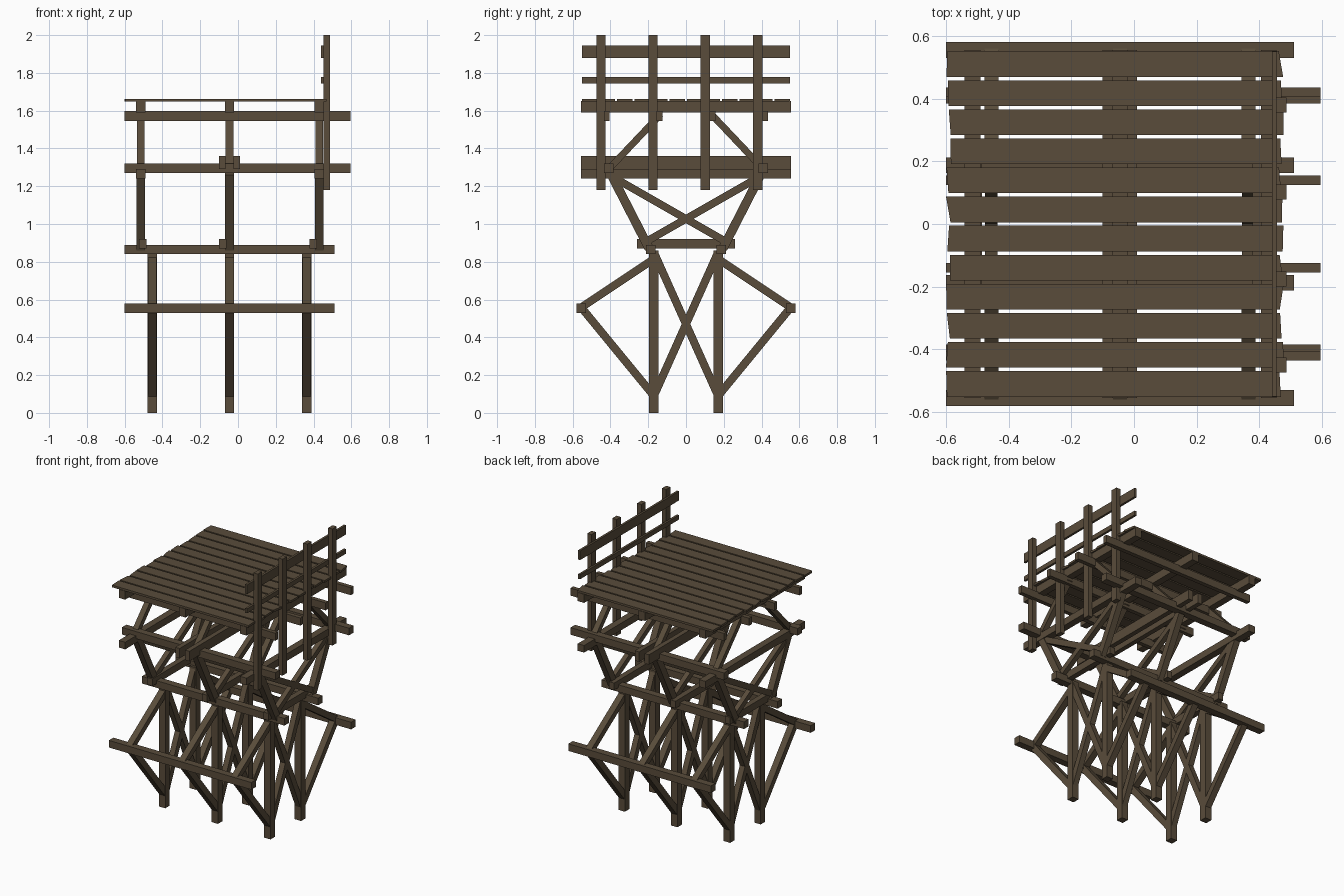
import bpy, bmesh, random
from mathutils import Vector, Matrix

if "Cube" in bpy.data.objects:
    bpy.data.objects.remove(bpy.data.objects["Cube"])

random.seed(4)
wood = bpy.data.materials.new("weathered_brown_wood")
wood.diffuse_color = (0.10, 0.072, 0.043, 1)
wood.use_nodes = True
wood.node_tree.nodes["Principled BSDF"].inputs["Base Color"].default_value = wood.diffuse_color


def finish(name, bm):
    bmesh.ops.recalc_face_normals(bm, faces=bm.faces)
    me = bpy.data.meshes.new(name)
    bm.to_mesh(me)
    bm.free()
    me.materials.append(wood)
    ob = bpy.data.objects.new(name, me)
    bpy.context.collection.objects.link(ob)
    return ob


def box(name, x0, x1, y0, y1, z0, z1, jitter=0.0):
    """Axis-aligned timber; jitter makes the ends slightly crooked."""
    bm = bmesh.new()
    bmesh.ops.create_cube(bm, size=1)
    for v in bm.verts:
        v.co = ((x0 + x1) / 2 + v.co.x * (x1 - x0),
                (y0 + y1) / 2 + v.co.y * (y1 - y0),
                (z0 + z1) / 2 + v.co.z * (z1 - z0))
    if jitter:
        shift = {(a, b): random.uniform(-jitter, jitter) for a in (0, 1) for b in (0, 1)}
        for v in bm.verts:
            v.co.x += shift[(int(v.co.x > 0), int(v.co.y > (y0 + y1) / 2))]
    return finish(name, bm)


def brace(name, x, a, b, wx, w):
    """Slanted timber in the plane of constant x, from a=(y,z) to b=(y,z)."""
    p, q = Vector((x, *a)), Vector((x, *b))
    d = (q - p).normalized()
    n = Vector((1, 0, 0)).cross(d)
    rot = Matrix((Vector((1, 0, 0)), n, d)).transposed().to_4x4()
    bm = bmesh.new()
    bmesh.ops.create_cube(bm, size=1)
    for v in bm.verts:
        v.co = Vector((v.co.x * wx, v.co.y * w, v.co.z * (q - p).length))
    bm.transform(Matrix.Translation((p + q) / 2) @ rot)
    return finish(name, bm)


# Lower trestle frames: posts, crossed braces, outrigger braces
for x in (-0.455, -0.045, 0.365):
    for s in (-1, 1):
        y = s * 0.17
        box("lower_post", x - .025, x + .025, y - .025, y + .025, 0, 0.86)
        brace("lower_cross_brace", x, (y, 0.09), (-y, 0.85), 0.04, 0.042)
        brace("outrigger_lower_brace", x, (y, 0.09), (s * 0.56, 0.565), 0.045, 0.042)
        brace("outrigger_upper_brace", x, (y, 0.815), (s * 0.56, 0.555), 0.045, 0.042)

# Long beams running along x
for s in (-1, 1):
    for name, y, hw, z0, z1, x1 in (
            ("outrigger_beam", 0.555, .025, 0.53, 0.58, 0.51),
            ("lower_beam", 0.187, .025, 0.84, 0.89, 0.51),
            ("middle_beam", 0.41, .025, 1.27, 1.32, 0.595),
            ("deck_outer_beam", 0.42, .015, 1.545, 1.598, 0.595),
            ("deck_inner_beam", 0.14, .015, 1.545, 1.598, 0.595)):
        box(name, -0.6, x1, s * y - hw, s * y + hw, z0, z1)

# Upper flared frames
for x, tie in ((-0.515, -0.505), (-0.045, -0.08), (0.43, 0.398)):
    box("tie_beam", tie - .02, tie + .02, -0.26, 0.26, 0.87, 0.92)
    box("deck_joist", x - .025, x + .025, -0.555, 0.555, 1.59, 1.65)
    for s in (-1, 1):
        brace("flared_strut", x, (s * 0.195, 0.87), (s * 0.40, 1.27), 0.045, 0.048)
        brace("upper_cross_brace", x, (s * 0.205, 0.91), (-s * 0.39, 1.25), 0.035, 0.04)
        brace("deck_brace", x, (s * 0.41, 1.29), (s * 0.135, 1.58), 0.04, 0.036)

# Cross beams along y, the middle one being a clamping pair
for x in (-0.515, 0.43):
    box("cross_beam", x - .025, x + .025, -0.555, 0.555, 1.24, 1.29)
for x in (-0.083, -0.007):
    box("clamp_beam", x - .017, x + .017, -0.555, 0.555, 1.29, 1.36)

# Deck planks
for i in range(12):
    y = -0.51 + i * 1.02 / 11
    box("deck_plank", -0.592, 0.47, y - .041, y + .041, 1.648, 1.663, 0.009)

# Railing at the right end
for y in (-0.45, -0.175, 0.102, 0.38):
    box("railing_post", 0.453, 0.486, y - .024, y + .024, 1.18, 2.0)
box("railing_top_rail", 0.44, 0.456, -0.55, 0.55, 1.88, 1.945)
box("railing_lower_rail", 0.44, 0.456, -0.55, 0.55, 1.745, 1.777)
